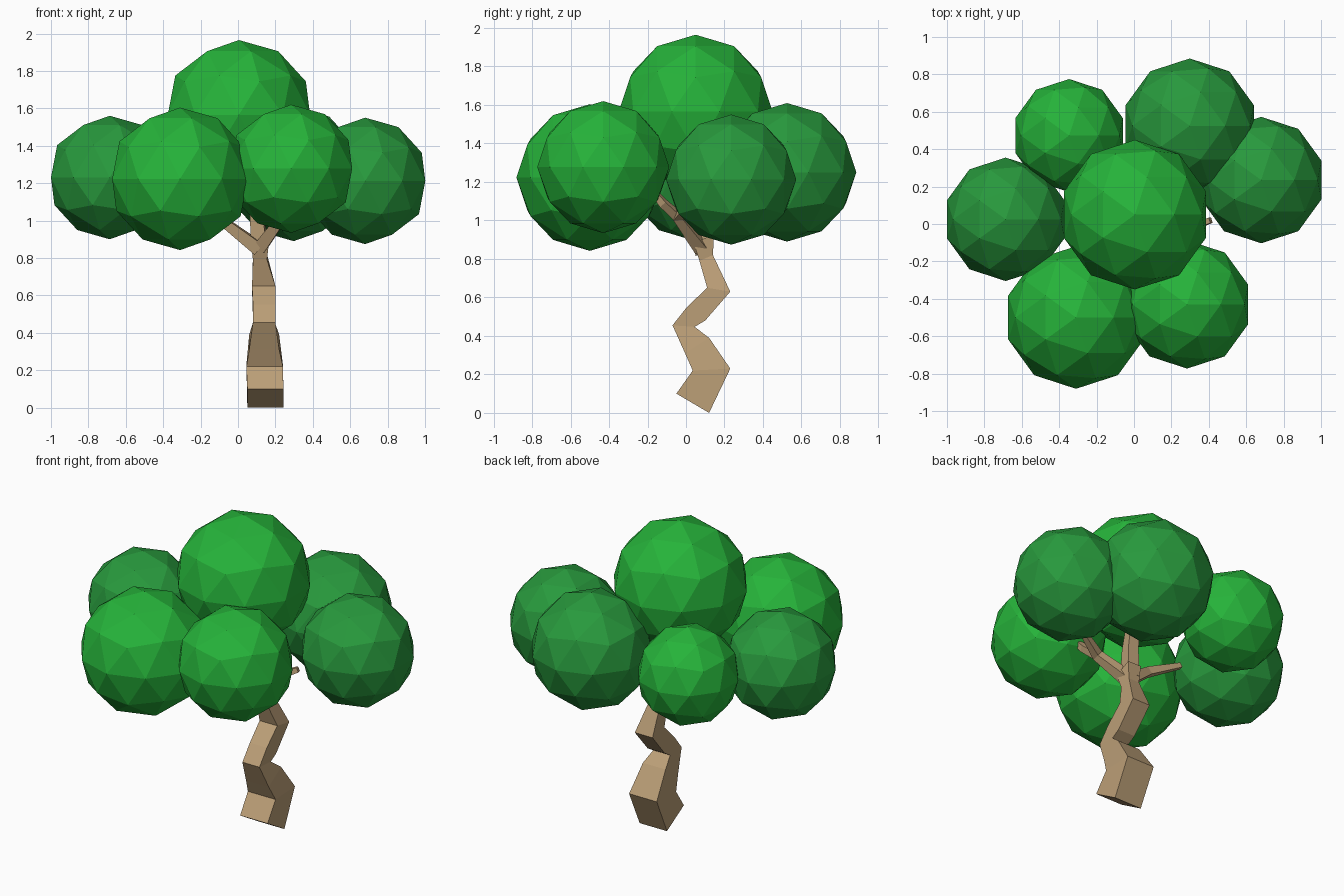
import bpy, bmesh
from mathutils import Vector

if "Cube" in bpy.data.objects:
    bpy.data.objects.remove(bpy.data.objects["Cube"])


def material(name, rgb):
    m = bpy.data.materials.new(name)
    m.diffuse_color = (*rgb, 1)
    m.use_nodes = True
    m.node_tree.nodes["Principled BSDF"].inputs["Base Color"].default_value = m.diffuse_color
    return m


BRIGHT = material("bright_green", (0.019, 0.45, 0.042))
DARK = material("dark_green", (0.021, 0.32, 0.046))
BARK = material("bark_brown", (0.50, 0.345, 0.185))


def skin(name, rings):
    """Closed flat-shaded tube through four-cornered rings."""
    bm = bmesh.new()
    loops = [[bm.verts.new(p) for p in ring] for ring in rings]
    for a, b in zip(loops, loops[1:]):
        for i in range(4):
            j = (i + 1) % 4
            bm.faces.new((a[i], a[j], b[j], b[i]))
    bm.faces.new(loops[0][::-1])
    bm.faces.new(loops[-1])
    bmesh.ops.recalc_face_normals(bm, faces=bm.faces)
    me = bpy.data.meshes.new(name)
    bm.to_mesh(me)
    bm.free()
    me.materials.append(BARK)
    ob = bpy.data.objects.new(name, me)
    bpy.context.collection.objects.link(ob)
    return ob


def branch(name, points, widths):
    """Tapered square branch along a bent path."""
    pts = [Vector(p) for p in points]
    rings = []
    for i, (p, w) in enumerate(zip(pts, widths)):
        d = (pts[min(i + 1, len(pts) - 1)] - pts[max(i - 1, 0)]).normalized()
        side = d.cross(Vector((0.1, 1, 0.1))).normalized()
        up = side.cross(d)
        h = w / 2
        rings.append([p + side * h * a + up * h * b
                      for a, b in ((-1, -1), (1, -1), (1, 1), (-1, 1))])
    return skin(name, rings)


# Crooked trunk: x left, x right, front edge (y, z), back edge (y, z)
profile = [
    (0.05, 0.243, -0.05, 0.10, 0.12, 0.00),
    (0.045, 0.24, 0.035, 0.22, 0.23, 0.23),
    (0.06, 0.22, -0.005, 0.31, 0.12, 0.39),
    (0.08, 0.20, -0.07, 0.455, 0.045, 0.447),
    (0.08, 0.20, 0.005, 0.55, 0.10, 0.48),
    (0.075, 0.20, 0.11, 0.65, 0.23, 0.63),
    (0.08, 0.155, 0.07, 0.79, 0.14, 0.82),
    (0.07, 0.165, 0.04, 0.88, 0.145, 0.93),
]
skin("trunk", [[(x0, yf, zf), (x1, yf, zf), (x1, yb, zb), (x0, yb, zb)]
               for x0, x1, yf, zf, yb, zb in profile])

# Forking branches
branch("middle_branch", [(0.115, 0.10, 0.86), (0.10, 0.085, 1.05), (0.06, 0.07, 1.32)],
       (0.08, 0.07, 0.05))
branch("left_branch", [(0.11, 0.08, 0.85), (-0.06, 0.05, 0.98), (-0.28, 0.08, 1.09)],
       (0.07, 0.05, 0.03))
branch("right_branch", [(0.12, 0.08, 0.86), (0.24, -0.04, 1.02), (0.41, 0.02, 1.10)],
       (0.07, 0.05, 0.03))
branch("right_twig", [(0.23, -0.03, 1.01), (0.28, -0.12, 1.09), (0.29, -0.18, 1.16)],
       (0.045, 0.04, 0.03))

# Faceted leaf clumps
clumps = [
    ("top_leaves", (0.005, 0.05, 1.565), 0.40, BRIGHT),
    ("left_leaves", (-0.686, 0.025, 1.23), 0.33, DARK),
    ("back_left_leaves", (-0.347, 0.473, 1.24), 0.302, BRIGHT),
    ("back_right_leaves", (0.298, 0.525, 1.25), 0.36, DARK),
    ("right_leaves", (0.68, 0.235, 1.212), 0.338, DARK),
    ("front_left_leaves", (-0.31, -0.50, 1.223), 0.381, BRIGHT),
    ("front_right_leaves", (0.284, -0.43, 1.277), 0.343, BRIGHT),
]
for name, centre, radius, mat in clumps:
    bpy.ops.mesh.primitive_ico_sphere_add(subdivisions=2, radius=radius, location=centre)
    ob = bpy.context.object
    ob.name = name
    ob.data.materials.append(mat)
